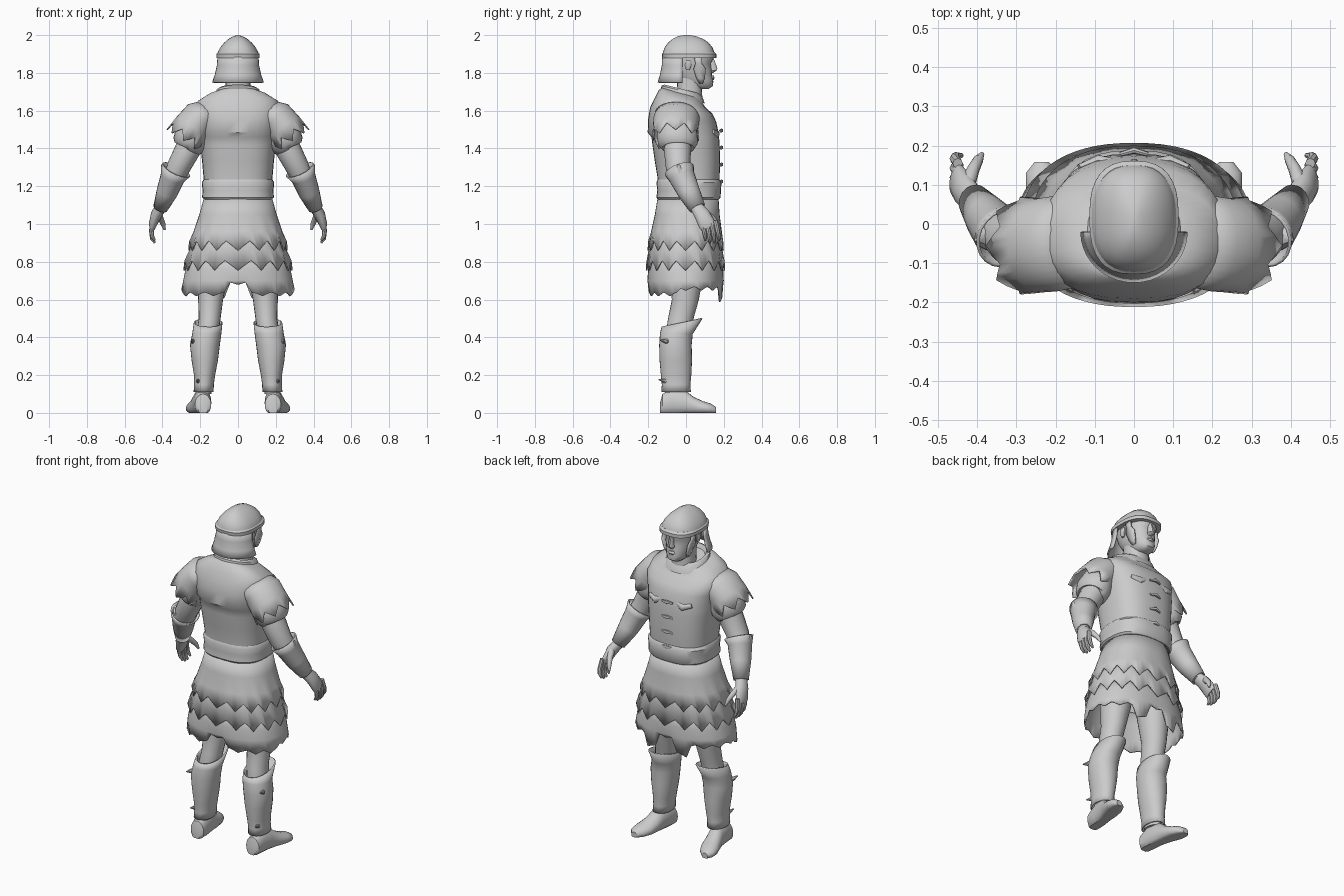
import bpy, bmesh, math
from mathutils import Vector

mat = bpy.data.materials.new("plain_grey")
mat.diffuse_color = (0.6, 0.6, 0.6, 1)
tau = 2 * math.pi


def finish(name, bm, mirror=False, thick=0):
    bmesh.ops.recalc_face_normals(bm, faces=bm.faces)
    me = bpy.data.meshes.new(name)
    bm.to_mesh(me)
    bm.free()
    me.materials.append(mat)
    ob = bpy.data.objects.new(name, me)
    bpy.context.collection.objects.link(ob)
    if thick:
        m = ob.modifiers.new("thickness", 'SOLIDIFY')
        m.thickness, m.offset = thick, -1
    if mirror:
        ob.modifiers.new("mirror", 'MIRROR')
    return ob


def skin(name, rings, closed=True, caps=True, **kw):
    """Bridge rows of points into one surface."""
    bm = bmesh.new()
    rows = [[bm.verts.new(p) for p in r] for r in rings]
    n = len(rows[0])
    for a, b in zip(rows, rows[1:]):
        for i in range(n if closed else n - 1):
            j = (i + 1) % n
            bm.faces.new((a[i], a[j], b[j], b[i]))
    if caps:
        bm.faces.new(rows[0])
        bm.faces.new(rows[-1])
    return finish(name, bm, **kw)


def se(t, p):
    """Superellipse point on the unit outline."""
    c, s = math.cos(t), math.sin(t)
    return (math.copysign(abs(c) ** (2 / p), c), math.copysign(abs(s) ** (2 / p), s))


def body(name, stations, n=32, p=2.3, hem=None, caps=True, **kw):
    """Level rings given as z, half width, back y, front y, tilt, centre x."""
    rings = []
    for k, st in enumerate(stations):
        z, rx, yb, yf, tilt, cx = (tuple(st) + (0, 0))[:6]
        ring = []
        for i in range(n):
            u, v = se(tau * i / n, p)
            pt = Vector((cx + rx * u, (yb + yf) / 2 + v * (yf - yb) / 2, z + tilt * v * (yf - yb) / 2))
            if hem and k == len(stations) - 1:
                pt.z += hem(i, pt)
            ring.append(pt)
        rings.append(ring)
    return skin(name, rings, caps=caps, **kw)


def tube(name, stations, n=16, teeth=0, caps=True, **kw):
    """Rings across a path given as x, y, z, radius, depth radius."""
    pts = [Vector(s[:3]) for s in stations]
    rings = []
    for k, s in enumerate(stations):
        t = (pts[min(k + 1, len(pts) - 1)] - pts[max(k - 1, 0)]).normalized()
        u = Vector((0, 1, 0)).cross(t).normalized()
        v = t.cross(u)
        ring = []
        for i in range(n):
            a = tau * i / n
            q = pts[k] + u * s[3] * math.cos(a) + v * s[4] * math.sin(a)
            if teeth and k == len(pts) - 1:
                q += t * teeth * (1 if i % 4 == 0 else -1 if i % 4 == 2 else 0)
            ring.append(q)
        rings.append(ring)
    return skin(name, rings, caps=caps, **kw)


# Torso with the shoulder plate step across the back
body("torso", [(1.13, .18, -.15, .17), (1.24, .182, -.15, .178), (1.33, .19, -.165, .18),
               (1.42, .2, -.178, .178), (1.46, .205, -.183, .175), (1.485, .208, -.203, .172),
               (1.55, .22, -.2, .16, -.05), (1.60, .232, -.19, .14, -.1), (1.645, .215, -.165, .1, -.18),
               (1.68, .155, -.145, .08, -.25), (1.695, .11, -.13, .075, -.25)], p=2.6)
body("collar", [(1.67, .125, -.135, .1, -.28), (1.705, .115, -.13, .085, -.25),
                (1.715, .1, -.115, .07, -.25), (1.69, .09, -.1, .06, -.25)], caps=False)
body("belt", [(1.13, .18, -.15, .175), (1.14, .19, -.157, .183), (1.18, .188, -.152, .185),
              (1.22, .192, -.157, .188), (1.235, .182, -.15, .178)], p=2.6)

# Skirt: three overlapping tiers with pointed hems
def points(i, p):
    return (-.03, 0, .022, 0)[i % 4]


def low_hem(i, p):
    z = points(i, p) * .4
    if abs(p.x) < .055:
        z += .06
    elif p.y > .1 and abs(p.x) < .15:
        z -= .03
    elif p.y > -.05:
        z += .03
    return z


body("skirt_upper_tier", [(1.14, .18, -.15, .172), (1.05, .205, -.165, .178), (.96, .235, -.185, .19),
                          (.89, .262, -.203, .2)], n=64, hem=points, caps=False, thick=.008)
body("skirt_middle_tier", [(.97, .23, -.18, .185), (.88, .25, -.195, .19), (.785, .288, -.212, .207)],
     n=64, hem=points, caps=False, thick=.008)
body("skirt_lower_tier", [(.86, .24, -.185, .185), (.76, .278, -.2, .197), (.70, .29, -.205, .2),
                          (.63, .3, -.2, .195)], n=64, hem=low_hem, caps=False, thick=.008)

# Chest clasps and crossing breast flaps
for k in range(4):
    z = 1.22 + .09 * k
    tube(f"chest_clasp_{k}", [(-.035, .178, z, .006, .006), (0, .188, z + .005, .011, .009),
                              (.035, .178, z, .006, .006)], n=8)
tube("breast_flap", [(.03, .155, 1.50, .012, .008), (.09, .163, 1.475, .02, .014),
                     (.14, .145, 1.49, .012, .008)], n=10, mirror=True)

# Neck and head
body("neck", [(1.6, .075, -.07, .09), (1.7, .066, -.045, .085), (1.8, .066, -.05, .08)], n=20)
body("head", [(1.715, .03, .05, .12), (1.73, .05, .0, .142), (1.755, .064, -.04, .145),
              (1.785, .073, -.07, .138), (1.82, .082, -.09, .136), (1.85, .086, -.1, .132),
              (1.875, .089, -.105, .145), (1.92, .09, -.105, .14)], n=24)
body("nose", [(1.8, .012, .12, .145), (1.812, .02, .115, .163), (1.825, .015, .115, .167),
              (1.875, .01, .115, .148)], n=10)
body("lips", [(1.763, .012, .12, .147), (1.773, .024, .115, .151), (1.785, .014, .12, .147)], n=12)
body("ear", [(1.815, .006, .0, .02, 0, .087), (1.84, .012, -.008, .03, 0, .09),
             (1.865, .008, -.005, .03, 0, .09)], n=10, mirror=True)

# Helmet: bowl, brow band, neck guard and cheek plates
body("helmet_bowl", [(1.885, .112, -.125, .155), (1.91, .107, -.122, .15), (1.935, .094, -.113, .14),
                     (1.96, .073, -.095, .12), (1.98, .05, -.07, .09), (1.995, .022, -.04, .05),
                     (2.0, .006, -.01, .02)], p=2.4)
body("helmet_brow", [(1.878, .1, -.11, .145), (1.88, .114, -.125, .161), (1.9, .114, -.128, .161),
                     (1.91, .103, -.118, .15)], p=2.6)
guard = []
for z, rx, yb in ((1.895, .108, -.125), (1.84, .112, -.128), (1.79, .123, -.138), (1.75, .137, -.15)):
    guard.append([(rx * math.cos(a), -.02 + (yb + .02) * math.sin(a), z)
                  for a in [math.pi * (i / 20) for i in range(21)]])
skin("neck_guard", guard, closed=False, caps=False, thick=.01)
cheek = [[(x, y0 + (y1 - y0) * f, z) for f in (0, .5, 1)] for z, x, y0, y1 in
         ((1.89, .1, .04, .085), (1.85, .098, .05, .085), (1.82, .092, .04, .105),
          (1.77, .08, .055, .1), (1.745, .072, .07, .09))]
skin("cheek_plate", cheek, closed=False, caps=False, thick=.01, mirror=True)

# Shoulder caps and sleeves with jagged edges
tube("shoulder_cap", [(.14, -.05, 1.595, .07, .11), (.2, -.05, 1.56, .098, .122), (.24, -.055, 1.51, .102, .12),
                      (.275, -.055, 1.46, .108, .125)], n=32, teeth=.025, caps=False, thick=.008, mirror=True)
tube("sleeve", [(.2, -.05, 1.55, .08, .1), (.245, -.045, 1.46, .093, .108), (.258, -.042, 1.425, .09, .105),
                (.268, -.042, 1.4, .075, .085), (.27, -.042, 1.4, .05, .06)], n=24, mirror=True)

# Arms and flared bracers
tube("arm", [(.22, -.045, 1.5, .07, .075), (.268, -.045, 1.39, .068, .072), (.315, -.042, 1.3, .062, .065),
             (.365, .0, 1.19, .05, .052), (.41, .06, 1.08, .032, .034)], mirror=True)
tube("bracer", [(.328, -.035, 1.285, .082, .08), (.345, -.022, 1.25, .066, .07), (.375, .015, 1.17, .057, .06),
                (.41, .06, 1.085, .04, .045)], n=20, teeth=0, caps=False, thick=.008, mirror=True)
tube("bracer_point", [(.36, -.03, 1.24, .05, .045), (.39, -.035, 1.285, .02, .025),
                      (.405, -.04, 1.315, .003, .004)], n=8, mirror=True)

# Hands: palm, four fingers and thumb
tube("palm", [(.408, .055, 1.09, .03, .034), (.432, .085, 1.05, .03, .042), (.45, .11, 1.0, .022, .045),
              (.453, .12, .98, .015, .04)], mirror=True)
for k in range(4):
    y, d = .083 + .024 * k, (.0, .012, .012, .0)[k]
    tube(f"finger_{k}", [(.45, y, 1.0 + .006 * k, .013, .013), (.458, y + .012, .965, .013, .012),
                         (.455, y + .018, .935 - d, .011, .011), (.44, y + .02, .912 - d, .006, .006)],
         n=8, mirror=True)
tube("thumb", [(.425, .1, 1.06, .02, .02), (.41, .14, 1.03, .016, .016), (.397, .165, 1.0, .013, .013),
               (.388, .178, .97, .006, .006)], n=10, mirror=True)

# Legs, greaves with raised knee edge, and shoes
body("leg", [(.9, .095, -.1, .1, 0, .115), (.72, .082, -.085, .09, 0, .135), (.6, .066, -.075, .068, 0, .145),
             (.5, .058, -.095, .04, 0, .15), (.4, .058, -.11, .02, 0, .165), (.1, .04, -.11, .0, 0, .18)],
     n=20, p=2, mirror=True)
body("greave", [(.11, .045, -.122, .018, 0, .182), (.15, .044, -.12, .015, 0, .18), (.2, .048, -.125, .02, 0, .177),
                (.28, .062, -.132, .024, 0, .176), (.36, .071, -.134, .022, 0, .175), (.42, .069, -.13, .028, 0, .165),
                (.478, .068, -.122, .08, .24, .158)], n=28, p=2.1, caps=False, thick=.008, mirror=True)
for z, y, x in ((.375, -.085, .235), (.165, -.09, .205)):
    tube("greave_tie", [(x - .02, y, z, .016, .016), (x + .005, y - .02, z + .004, .013, .013),
                        (x + .012, y - .055, z + .012, .003, .003)], n=8, mirror=True)
# Shoe rings run from heel to toe, turned outward
shoe = []
for y, cx, w, h in ((-.138, .185, .025, .05), (-.125, .185, .043, .1), (-.07, .188, .047, .13), (-.01, .196, .046, .125),
                    (.04, .207, .052, .085), (.09, .22, .056, .062), (.13, .23, .046, .05), (.158, .236, .018, .032)):
    shoe.append([(cx + w * math.cos(a), y, max(0, h * (.42 + .58 * math.sin(a))))
                 for a in [tau * i / 20 for i in range(20)]])
skin("shoe", shoe, mirror=True)

# Smooth shading with sharp edges kept
bpy.ops.object.select_all(action='SELECT')
bpy.context.view_layer.objects.active = bpy.data.objects["torso"]
bpy.ops.object.shade_smooth_by_angle(angle=math.radians(40))
